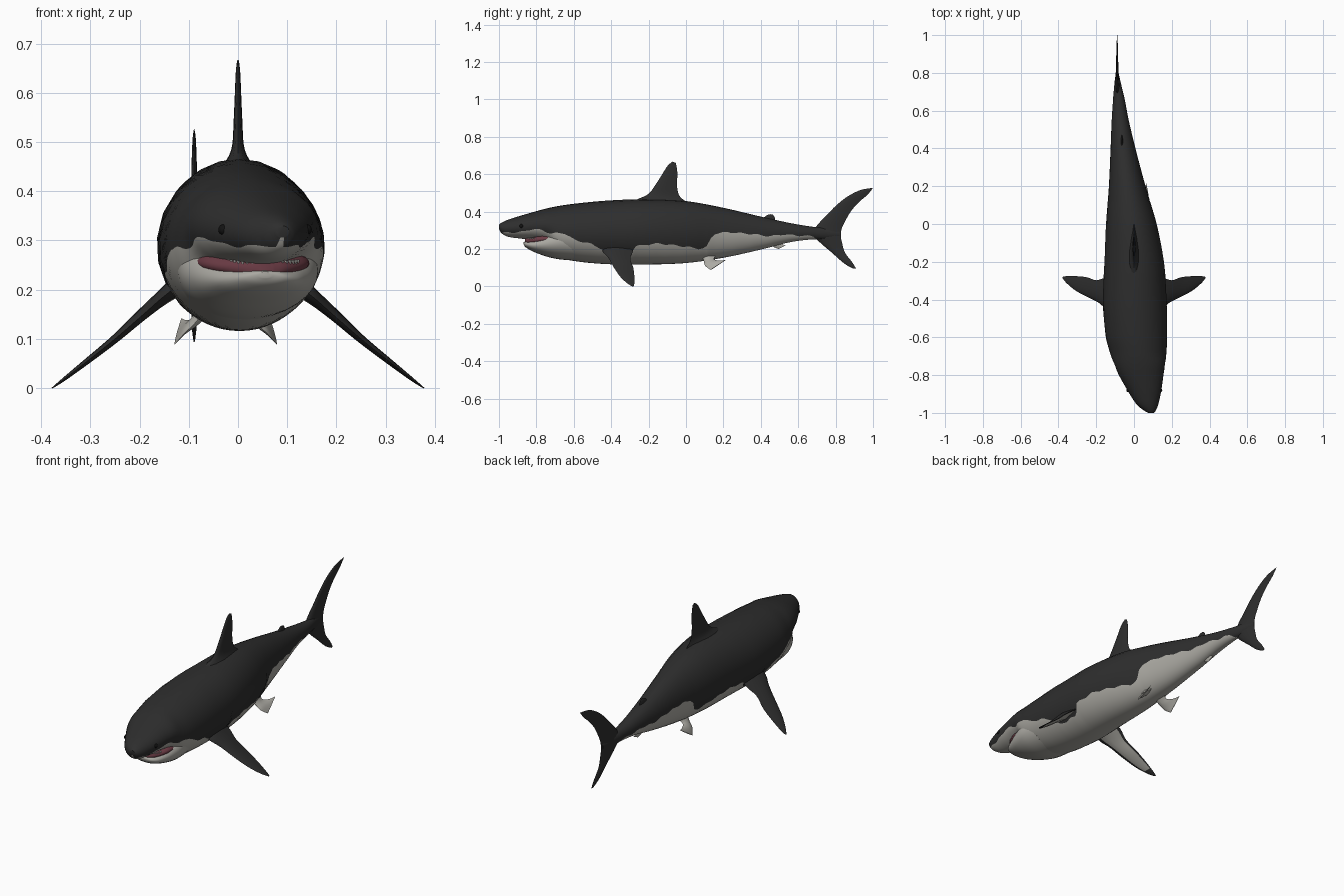
import bpy, bmesh, math
from mathutils import Vector

cube = bpy.data.objects.get("Cube")
if cube:
    bpy.data.objects.remove(cube, do_unlink=True)


def material(name, rgb):
    m = bpy.data.materials.new(name)
    m.use_nodes = True
    m.diffuse_color = (*rgb, 1)
    m.node_tree.nodes["Principled BSDF"].inputs["Base Color"].default_value = (*rgb, 1)
    return m


DARK = material("charcoal_skin", (0.027, 0.027, 0.027))
LIGHT = material("pale_belly", (0.41, 0.40, 0.365))
GUM = material("maroon_gum", (0.15, 0.045, 0.06))
TOOTH = material("tooth_white", (0.6, 0.59, 0.55))
BLACK = material("eye_black", (0.006, 0.006, 0.006))


def resample(rows, steps):
    """Catmull-Rom interpolation of every column."""
    out = []
    for i in range(len(rows) - 1):
        a, b, c, d = (rows[max(0, min(len(rows) - 1, i + k))] for k in (-1, 0, 1, 2))
        for s in range(steps):
            t = s / steps
            out.append([q + t * ((r - p) / 2 + t * ((p - 2.5 * q + 2 * r - w / 2)
                       + t * (1.5 * (q - r) + (w - p) / 2)))
                       for p, q, r, w in zip(a, b, c, d)])
    return out + [list(rows[-1])]


def lookup(table, y):
    """Piecewise linear value of a table of (y, value)."""
    for (y0, v0), (y1, v1) in zip(table, table[1:]):
        if y <= y1:
            return v0 + (v1 - v0) * max(0, (y - y0) / (y1 - y0))
    return table[-1][1]


def loft(name, rings, mats, rule):
    """Skin closed rings; rule(ring, side) gives the material index."""
    bm = bmesh.new()
    vs = [[bm.verts.new(p) for p in ring] for ring in rings]
    n = len(vs[0])
    for i in range(len(vs) - 1):
        for j in range(n):
            k = (j + 1) % n
            f = bm.faces.new((vs[i][j], vs[i][k], vs[i + 1][k], vs[i + 1][j]))
            f.material_index = rule(i, j)
    bm.faces.new(vs[0]).material_index = rule(0, 0)
    bm.faces.new(vs[-1]).material_index = rule(len(vs) - 2, 0)
    bmesh.ops.recalc_face_normals(bm, faces=bm.faces)
    return finish(name, bm, mats)


def finish(name, bm, mats):
    me = bpy.data.meshes.new(name)
    bm.to_mesh(me)
    bm.free()
    for m in mats:
        me.materials.append(m)
    me.shade_smooth()
    me.set_sharp_from_angle(angle=math.radians(50))
    ob = bpy.data.objects.new(name, me)
    bpy.context.collection.objects.link(ob)
    return ob


HALF = 16


def hull(name, rows, steps, mats, border=None):
    """Oval sections (y, centre x, half width, top, bottom), split at the border height."""
    rings = []
    for y, cx, hw, top, bot in resample(rows, steps):
        zc, h = (top + bot) / 2, (top - bot) / 2
        a = 0
        if border:
            zb = lookup(border, y) + 0.004 * math.sin(70 * y)
            a = math.asin(max(-0.97, min(0.97, (zb - zc) / h)))
        angles = [a + (math.pi - 2 * a) * k / HALF for k in range(HALF)]
        angles += [math.pi - a + (math.pi + 2 * a) * k / HALF for k in range(HALF)]
        rings.append([(cx + hw * math.cos(t), y, zc + h * math.sin(t)) for t in angles])
    return loft(name, rings, mats, lambda i, j: int(j >= HALF and len(mats) > 1))


# Body with the curved spine and countershading border
body_rows = [
    (-1.0, .09, .014, .330, .306), (-.985, .083, .034, .341, .283), (-.95, .070, .060, .357, .265),
    (-.88, .055, .090, .379, .255), (-.8, .038, .118, .402, .245), (-.74, .030, .135, .418, .225),
    (-.68, .022, .150, .430, .160), (-.58, .012, .164, .444, .133), (-.4, .004, .169, .460, .118),
    (-.2, .001, .158, .466, .117), (0, -.014, .134, .456, .125), (.2, -.036, .097, .420, .153),
    (.4, -.058, .066, .373, .197), (.55, -.073, .045, .340, .235), (.66, -.080, .031, .321, .250),
    (.74, -.086, .018, .312, .252), (.82, -.090, .004, .295, .265)]
border = [
    (-1, .285), (-.95, .288), (-.87, .292), (-.82, .308), (-.77, .300), (-.72, .283), (-.65, .285),
    (-.6, .25), (-.5, .225), (-.45, .20), (-.42, .17), (-.3, .17), (-.27, .215), (-.15, .230),
    (-.02, .215), (.08, .200), (.12, .215), (.14, .28), (.22, .290), (.35, .280), (.45, .268),
    (.52, .278), (.6, .272), (.68, .268), (.72, .24), (.8, .2)]
hull("body", body_rows, 9, [DARK, LIGHT], border)

# Lower jaw and gums
hull("lower_jaw", [
    (-.868, .055, .012, .237, .224), (-.858, .053, .045, .240, .210), (-.83, .046, .077, .250, .192),
    (-.79, .038, .102, .270, .175), (-.74, .030, .125, .300, .158), (-.68, .022, .141, .330, .145),
    (-.6, .014, .140, .340, .138)], 5, [LIGHT])
hull("mouth_gums", [
    (-.862, .055, .015, .262, .226), (-.85, .052, .045, .266, .222), (-.82, .044, .078, .272, .220),
    (-.77, .035, .108, .285, .220), (-.70, .025, .12, .29, .22)], 4, [GUM])

# Row of small teeth round the jaw
bm = bmesh.new()
for k in range(19):
    t = math.radians(-72 + 8 * k)
    r = bmesh.ops.create_cone(bm, cap_ends=True, segments=4, radius1=.004, radius2=.0003, depth=.016)
    spot = Vector((.05 + .075 * math.sin(t), -.79 - .068 * math.cos(t), .246 + .008 * abs(math.sin(t))))
    for v in r["verts"]:
        v.co = Vector((v.co.x, v.co.y, -v.co.z)) + spot
bmesh.ops.recalc_face_normals(bm, faces=bm.faces)
finish("teeth", bm, [TOOTH])

# Eyes
for side, label in ((1, "left"), (-1, "right")):
    bm = bmesh.new()
    bmesh.ops.create_uvsphere(bm, u_segments=12, v_segments=8, radius=.011)
    for v in bm.verts:
        v.co += Vector((.055 + side * .084, -.88, .322))
    finish(label + "_eye", bm, [BLACK])

CHORD = ((0, 0), (.05, .5), (.2, .9), (.45, 1), (.75, .55), (.9, .22), (1, .03))


def fin(name, rows, normal, mats, rule=lambda i, j: 0, steps=5):
    """Aerofoil sections: leading point, trailing point, thickness."""
    n, rings = Vector(normal).normalized(), []
    for r in resample(rows, steps):
        a, b, th = Vector(r[:3]), Vector(r[3:6]), max(r[6], .001) / 2
        upper = [a.lerp(b, c) + n * th * w for c, w in CHORD]
        lower = [a.lerp(b, c) - n * th * w for c, w in CHORD[1:]]
        rings.append(upper + lower[::-1])
    return loft(name, rings, mats, rule)


def upright(name, x, rows, mat):
    """Vertical fin from (lead y, lead z, trail y, trail z, thickness)."""
    return fin(name, [(x, a, b, x, c, d, t) for a, b, c, d, t in rows], (1, 0, 0), [mat])


# Fins on the centre line
upright("dorsal_fin", 0, [
    (-.34, .435, .03, .435, .09), (-.255, .468, -.012, .462, .045), (-.20, .495, -.038, .49, .024),
    (-.165, .54, -.048, .54, .018), (-.13, .595, -.046, .60, .013), (-.098, .645, -.05, .64, .009),
    (-.072, .667, -.055, .66, .004)], DARK)
upright("second_dorsal_fin", -.064, [
    (.385, .355, .485, .335, .02), (.415, .368, .475, .352, .012),
    (.435, .382, .475, .368, .008), (.45, .386, .465, .383, .003)], DARK)
upright("anal_fin", -.07, [
    (.45, .225, .51, .235, .014), (.47, .21, .525, .22, .009), (.495, .2, .54, .222, .003)], LIGHT)
upright("tail_fin", -.089, [
    (.895, .094, .908, .097, .003), (.845, .123, .888, .13, .010), (.78, .18, .850, .18, .014),
    (.715, .236, .835, .23, .022), (.68, .28, .828, .27, .030), (.70, .325, .833, .31, .022),
    (.75, .378, .857, .36, .015), (.80, .43, .888, .41, .012), (.86, .478, .930, .455, .010),
    (.93, .514, .965, .485, .007), (1.0, .527, .99, .512, .002)], DARK)

# Paired fins: pale undersides with a dark tip and trailing edge on the pectorals
EDGE = len(CHORD)
for s, label in ((1, "left"), (-1, "right")):
    pectoral = [(.10, -.45, .225, .10, -.29, .225, .05), (.15, -.445, .187, .15, -.285, .187, .032),
                (.19, -.415, .152, .20, -.298, .147, .024), (.25, -.385, .100, .25, -.282, .100, .017),
                (.31, -.352, .052, .31, -.276, .052, .012), (.355, -.315, .017, .355, -.276, .017, .007),
                (.378, -.288, 0, .378, -.28, 0, .002)]
    fin(label + "_pectoral_fin", [(s * a, b, c, s * d, e, f, t) for a, b, c, d, e, f, t in pectoral],
        (s * .62, 0, .78), [DARK, LIGHT],
        lambda i, j: int(EDGE < j < 2 * EDGE - 3 and i < 23))
    pelvic = [(.04, .085, .165, .04, .16, .165, .03), (.06, .095, .135, .06, .15, .145, .02),
              (.085, .103, .110, .078, .178, .138, .012), (.104, .132, .088, .09, .215, .142, .004)]
    fin(label + "_pelvic_fin", [(s * a - .025, b, c, s * d - .025, e, f, t) for a, b, c, d, e, f, t in pelvic],
        (s * .7, 0, .7), [LIGHT])
